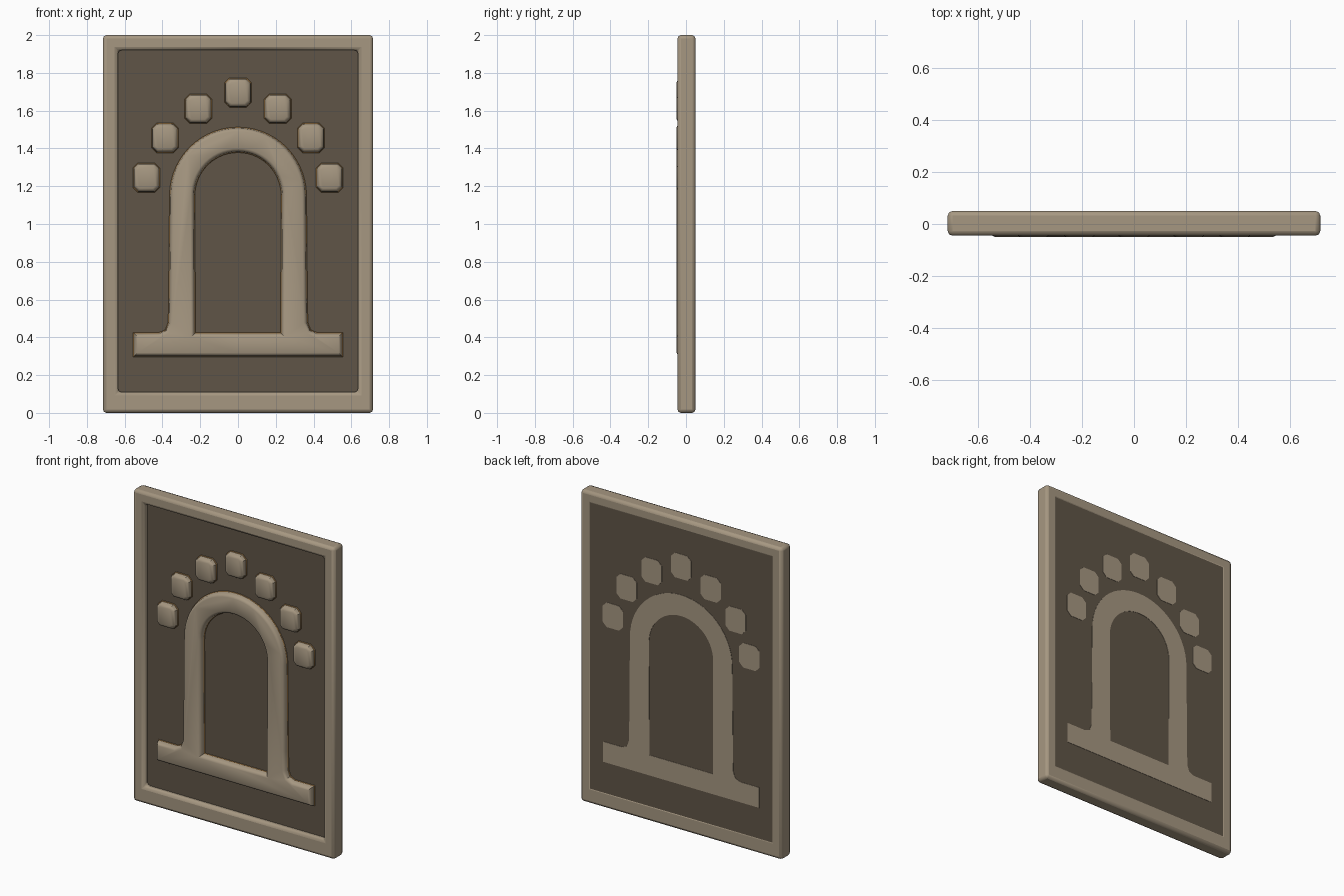
import bpy, bmesh, math

cube = bpy.data.objects.get("Cube")
if cube:
    bpy.data.objects.remove(cube, do_unlink=True)

BACK = 0.05
PANEL_FRONT = -0.012


def material(name, rgb):
    m = bpy.data.materials.new(name)
    m.use_nodes = True
    m.diffuse_color = (*rgb, 1)
    bsdf = m.node_tree.nodes["Principled BSDF"]
    bsdf.inputs["Base Color"].default_value = (*rgb, 1)
    bsdf.inputs["Roughness"].default_value = 0.9
    return m


stone = material("light stone", (0.38, 0.31, 0.22))
dark = material("dark stone", (0.115, 0.09, 0.063))
ochre = material("ochre edge", (0.26, 0.14, 0.045))


def prism(name, outlines, back, front, mats, steps=()):
    """Extrude x-z outlines from back to front, then add inset (width, rise, material) rings."""
    bm = bmesh.new()
    for pts in outlines:
        bm.faces.new([bm.verts.new((x, back, z)) for x, z in pts])
    bmesh.ops.remove_doubles(bm, verts=bm.verts[:], dist=0.0005)
    res = bmesh.ops.extrude_face_region(bm, geom=bm.faces[:], use_keep_orig=True)
    caps = [g for g in res["geom"] if isinstance(g, bmesh.types.BMFace)]
    for v in {v for f in caps for v in f.verts}:
        v.co.y = front
    bmesh.ops.recalc_face_normals(bm, faces=bm.faces[:])
    for width, rise, mat in steps:
        ring = bmesh.ops.inset_region(bm, faces=caps, thickness=width, depth=0,
                                      use_even_offset=True, use_boundary=True)
        for f in ring["faces"]:
            f.material_index = mat
        for v in {v for f in caps for v in f.verts}:
            v.co.y -= rise
    bmesh.ops.recalc_face_normals(bm, faces=bm.faces[:])
    me = bpy.data.meshes.new(name)
    bm.to_mesh(me)
    bm.free()
    for m in mats:
        me.materials.append(m)
    ob = bpy.data.objects.new(name, me)
    bpy.context.collection.objects.link(ob)
    return ob


def smooth(ob, angle=35):
    bpy.ops.object.select_all(action="DESELECT")
    ob.select_set(True)
    bpy.context.view_layer.objects.active = ob
    bpy.ops.object.shade_smooth_by_angle(angle=math.radians(angle))


def both_sides(half):
    return [half, [(-x, z) for x, z in reversed(half)]]


def rect(w, z0, z1):
    return [(-w, z0), (w, z0), (w, z1), (-w, z1)]


def arc(r, cz, n=14):
    return [(r * math.cos(math.pi / 2 * i / n), cz + r * math.sin(math.pi / 2 * i / n))
            for i in range(n + 1)]


# Raised border with softened edges
border = [(0, 0), (0.715, 0), (0.715, 2), (0, 2),
          (0, 1.92), (0.635, 1.92), (0.635, 0.11), (0, 0.11)]
frame = prism("frame", both_sides(border), BACK, -0.045, [stone])
bev = frame.modifiers.new("soft edges", "BEVEL")
bev.width = 0.018
bev.segments = 2
bev.limit_method = "ANGLE"
smooth(frame, 30)

# Sunken panel
prism("panel", [rect(0.65, 0.095, 1.935)], BACK - 0.002, PANEL_FRONT, [dark])

# Relief section: ochre foot, steep wall, rounded shoulder
RELIEF = [(0.004, 0.004, 1), (0.003, 0.018, 0), (0.006, 0.009, 0), (0.010, 0.005, 0)]

# Arch standing on a bar, cut as one silhouette
half = ([(0, 0.295), (0.555, 0.295), (0.555, 0.425), (0.42, 0.425), (0.385, 0.44),
         (0.37, 0.48), (0.368, 0.6)]
        + arc(0.363, 1.15) + arc(0.228, 1.15)[::-1]
        + [(0.225, 0.425), (0, 0.425)])
arch = prism("arch_and_base", both_sides(half), BACK, PANEL_FRONT - 0.002,
             [stone, ochre], RELIEF)
smooth(arch)


# Ring of pebbles around the arch
def pebble(name, cx, cz, w=0.072, h=0.079, c=0.028):
    corner = [(w, h - c), (w - c, h)]
    pts = corner + [(-x, z) for x, z in reversed(corner)]
    pts += [(-x, -z) for x, z in pts]
    ob = prism(name, [[(cx + x, cz + z) for x, z in pts]], BACK, PANEL_FRONT - 0.002,
               [stone, ochre], RELIEF)
    smooth(ob)


pebble("pebble_top", 0, 1.695)
for i, (x, z) in enumerate([(0.21, 1.61), (0.387, 1.455), (0.485, 1.245)], 1):
    pebble(f"pebble_left_{i}", x, z)
    pebble(f"pebble_right_{i}", -x, z)
